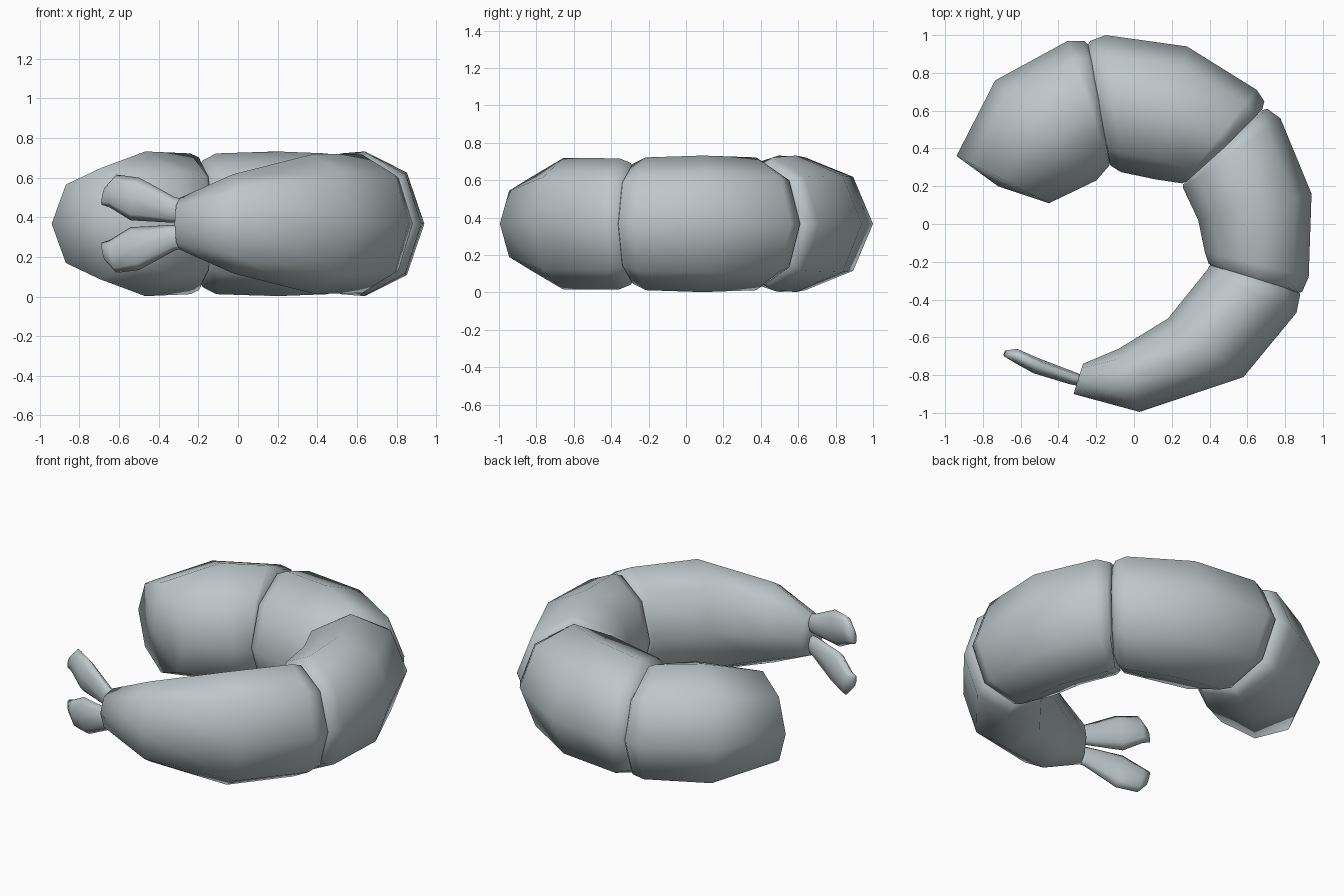
import bpy, bmesh, math
from mathutils import Vector

if "Cube" in bpy.data.objects:
    bpy.data.objects.remove(bpy.data.objects["Cube"])

MID = 0.367   # height of the body's centre line
UP = Vector((0, 0, 1))

shell = bpy.data.materials.new("pale grey")
shell.diffuse_color = (0.51, 0.57, 0.59, 1)
shell.use_nodes = True
shell.node_tree.nodes["Principled BSDF"].inputs["Base Color"].default_value = shell.diffuse_color


def loft(name, rings, tips=(None, None), sides=8):
    """Skin elliptical rings given as (centre, half-axis a, half-axis b)."""
    bm = bmesh.new()
    loops = []
    for c, a, b in rings:
        angles = [2 * math.pi * i / sides for i in range(sides)]
        loops.append([bm.verts.new(c + a * math.cos(t) + b * math.sin(t)) for t in angles])
    for lo, hi in zip(loops, loops[1:]):
        for i in range(sides):
            j = (i + 1) % sides
            bm.faces.new((lo[i], lo[j], hi[j], hi[i]))
    for loop, tip in ((loops[0], tips[0]), (loops[-1], tips[1])):
        if tip is None:
            bm.faces.new(loop)
        else:
            apex = bm.verts.new(tip)
            for i in range(sides):
                bm.faces.new((loop[i], loop[(i + 1) % sides], apex))
    bmesh.ops.recalc_face_normals(bm, faces=bm.faces)
    for f in bm.faces:
        f.smooth = True
    mesh = bpy.data.meshes.new(name)
    bm.to_mesh(mesh)
    bm.free()
    mesh.materials.append(shell)
    obj = bpy.data.objects.new(name, mesh)
    bpy.context.collection.objects.link(obj)
    return obj


def segment(name, sections, tips=(None, None)):
    """Sections are (outer x, outer y, inner x, inner y, half height)."""
    rings = []
    for ox, oy, ix, iy, h in sections:
        o, i = Vector((ox, oy, MID)), Vector((ix, iy, MID))
        rings.append(((o + i) / 2, (o - i) / 2, UP * h))
    loft(name, rings, tips)


# Thick front segment with a shallow domed end
segment("front_segment", [
    (-0.94, 0.36, -0.45, 0.11, 0.28),
    (-0.735, 0.76, -0.20, 0.23, 0.365),
    (-0.35, 0.97, -0.13, 0.31, 0.355),
    (-0.265, 0.97, -0.13, 0.33, 0.335),
    (-0.22, 0.93, -0.13, 0.39, 0.27)], tips=(Vector((-0.72, 0.20, MID)), None))

# Second segment
segment("second_segment", [
    (-0.25, 0.94, -0.14, 0.36, 0.28),
    (-0.23, 0.97, -0.125, 0.31, 0.32),
    (-0.15, 1.00, -0.07, 0.275, 0.355),
    (0.28, 0.94, 0.11, 0.237, 0.365),
    (0.65, 0.71, 0.255, 0.215, 0.355),
    (0.69, 0.65, 0.29, 0.23, 0.325),
    (0.68, 0.61, 0.34, 0.25, 0.27)])

# Third segment
segment("third_segment", [
    (0.67, 0.60, 0.32, 0.23, 0.28),
    (0.705, 0.61, 0.26, 0.21, 0.33),
    (0.775, 0.56, 0.26, 0.19, 0.355),
    (0.94, 0.16, 0.34, 0.02, 0.365),
    (0.925, -0.28, 0.375, -0.15, 0.355),
    (0.89, -0.36, 0.395, -0.21, 0.32),
    (0.84, -0.37, 0.43, -0.24, 0.27)])

# Tapering tail segment
segment("tail_segment", [
    (0.83, -0.32, 0.44, -0.21, 0.27),
    (0.88, -0.37, 0.40, -0.22, 0.325),
    (0.86, -0.47, 0.39, -0.24, 0.35),
    (0.58, -0.81, 0.18, -0.50, 0.352),
    (0.03, -0.995, -0.08, -0.66, 0.25),
    (-0.32, -0.90, -0.27, -0.74, 0.13)])

# Pair of flat tail fins, mirrored above and below the centre line
across = Vector((0.33, 0.94, 0))
for label, s in (("upper", 1), ("lower", -1)):
    rings = []
    for x, y, dz, half, thick in ((-0.23, -0.845, 0.06, 0.055, 0.025),
                                  (-0.33, -0.815, 0.07, 0.065, 0.035),
                                  (-0.52, -0.75, 0.125, 0.11, 0.042),
                                  (-0.63, -0.695, 0.165, 0.085, 0.036),
                                  (-0.68, -0.685, 0.14, 0.045, 0.018)):
        wide = Vector((0.2, -0.06, s)).normalized() * half
        rings.append((Vector((x, y, MID + s * dz)), wide, across * thick))
    loft(label + "_tail_fin", rings)
